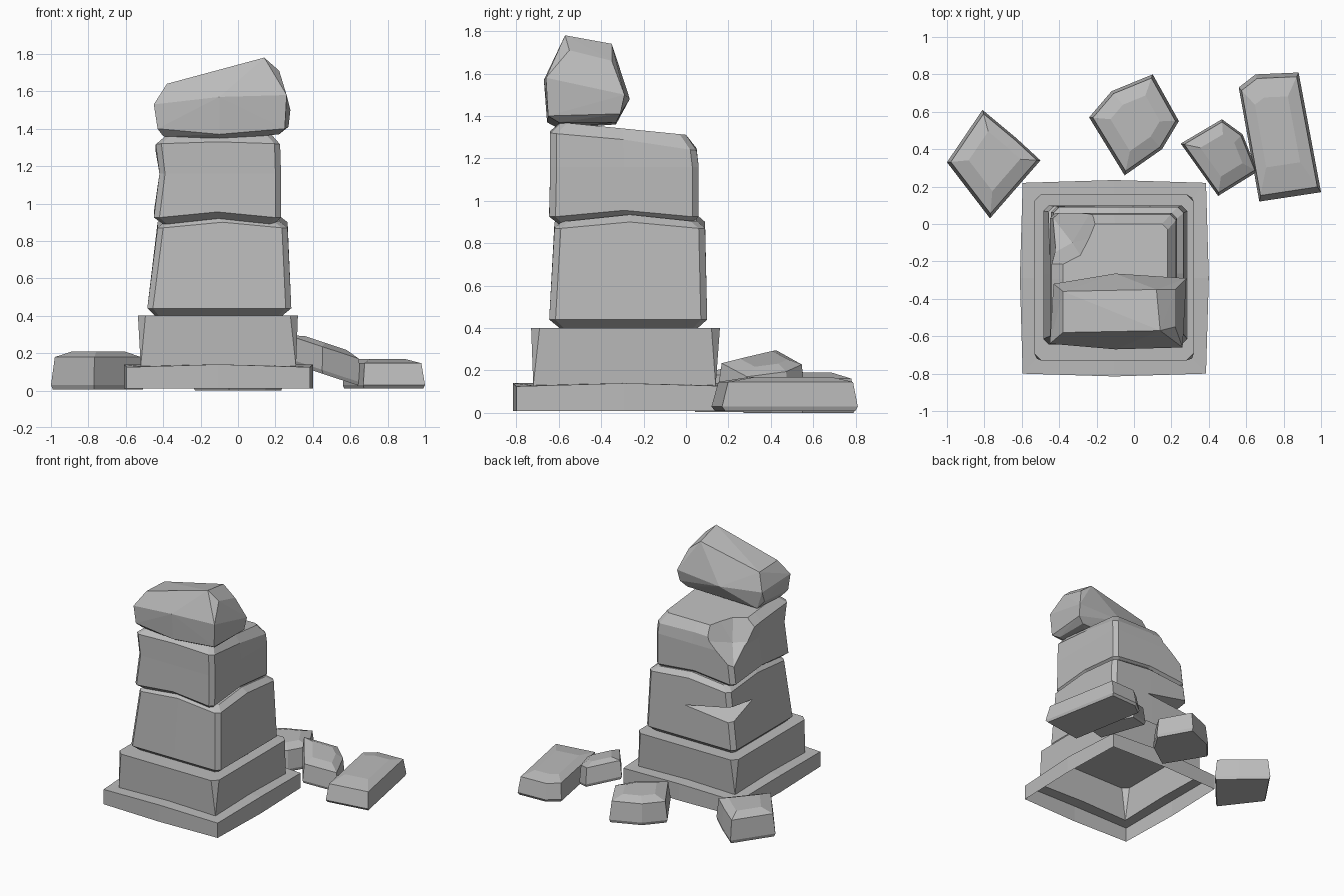
import bpy
import bmesh
from mathutils import Vector

default_cube = bpy.data.objects.get("Cube")
if default_cube:
    bpy.data.objects.remove(default_cube, do_unlink=True)

# Single stone colour
stone_colour = (0.5, 0.5, 0.5, 1.0)
stone = bpy.data.materials.new("grey stone")
stone.use_nodes = True
stone.diffuse_color = stone_colour
shader = stone.node_tree.nodes["Principled BSDF"]
shader.inputs["Base Color"].default_value = stone_colour
shader.inputs["Roughness"].default_value = 0.9


def finish(bm, name):
    """Turn a bmesh into a flat-shaded stone object."""
    mesh = bpy.data.meshes.new(name)
    bm.to_mesh(mesh)
    bm.free()
    mesh.materials.append(stone)
    obj = bpy.data.objects.new(name, mesh)
    bpy.context.collection.objects.link(obj)
    return obj


def ring(x, y, z, cut=0.0, rise=0.0, slope=0.0, bulge=0.0):
    """Rectangle with cut corners and raised or bulging side midpoints."""
    (x0, x1), (y0, y1) = x, y
    mid_x, mid_y = sum(x) / 2, sum(y) / 2
    outline = [
        (x0 + cut, y0, 0), (mid_x, y0 - bulge, rise), (x1 - cut, y0, 0),
        (x1, y0 + cut, 0), (x1 + bulge, mid_y, rise), (x1, y1 - cut, 0),
        (x1 - cut, y1, 0), (mid_x, y1 + bulge, rise), (x0 + cut, y1, 0),
        (x0, y1 - cut, 0), (x0 - bulge, mid_y, rise), (x0, y0 + cut, 0),
    ]
    return [Vector((px, py, z + lift + slope * (py - y0))) for px, py, lift in outline]


def loft(name, rings, closed_bottom=True):
    """Skin a stack of rings, fanning the top from its centre."""
    bm = bmesh.new()
    levels = [[bm.verts.new(p) for p in points] for points in rings]
    count = len(levels[0])
    for low, high in zip(levels, levels[1:]):
        for i in range(count):
            j = (i + 1) % count
            bm.faces.new((low[i], low[j], high[j], high[i]))
    caps = [levels[-1]]
    if closed_bottom:
        caps.append(levels[0][::-1])
    for cap in caps:
        centre = bm.verts.new(sum((v.co for v in cap), Vector()) / count)
        for i in range(count):
            bm.faces.new((cap[i], cap[(i + 1) % count], centre))
    bmesh.ops.remove_doubles(bm, verts=bm.verts, dist=0.0005)
    return finish(bm, name)


def hull(name, points):
    """Convex stone wrapped around a few points."""
    bm = bmesh.new()
    for point in points:
        bm.verts.new(point)
    result = bmesh.ops.convex_hull(bm, input=bm.verts)
    loose = {v for v in result["geom_interior"] + result["geom_unused"]
             if isinstance(v, bmesh.types.BMVert) and v.is_valid}
    bmesh.ops.delete(bm, geom=list(loose), context="VERTS")
    bmesh.ops.recalc_face_normals(bm, faces=bm.faces)
    return finish(bm, name)


def carve(obj, points):
    """Break a convex chunk out of a block."""
    cutter = hull("chunk_cutter", points)
    cutter.hide_render = True
    modifier = obj.modifiers.new("broken chunk", "BOOLEAN")
    modifier.operation = "DIFFERENCE"
    modifier.solver = "EXACT"
    modifier.object = cutter
    graph = bpy.context.evaluated_depsgraph_get()
    carved = bpy.data.meshes.new_from_object(obj.evaluated_get(graph))
    obj.modifiers.clear()
    obj.data = carved
    bpy.data.objects.remove(cutter, do_unlink=True)


# Stepped plinth, a thin shell open underneath
step_x, step_y = (-0.595, 0.385), (-0.8, 0.22)
loft("stepped_plinth", [
    ring(step_x, step_y, 0.01, bulge=0.015),
    ring(step_x, step_y, 0.125, rise=0.015, bulge=0.015),
    ring((-0.52, 0.31), (-0.72, 0.14), 0.13, rise=0.01),
    ring((-0.535, 0.32), (-0.73, 0.16), 0.4, cut=0.04),
], closed_bottom=False)

# Lower pillar block with a crack at its rear corner
lower_block = loft("lower_block", [
    ring((-0.44, 0.23), (-0.59, 0.05), 0.395, cut=0.02),
    ring((-0.485, 0.285), (-0.645, 0.1), 0.44, cut=0.03),
    ring((-0.43, 0.265), (-0.62, 0.09), 0.87, cut=0.03, rise=0.03),
    ring((-0.39, 0.22), (-0.58, 0.05), 0.905, cut=0.03, rise=0.03),
])
carve(lower_block, [(0, 0.13, 0.68), (-0.52, -0.22, 0.74),
                    (-0.55, 0.2, 0.6), (-0.55, 0.2, 0.8)])

# Middle pillar block with its rear corner broken away
middle_block = loft("middle_block", [
    ring((-0.4, 0.19), (-0.6, 0.02), 0.89, cut=0.02, rise=0.03),
    ring((-0.45, 0.23), (-0.645, 0.06), 0.925, cut=0.03, rise=0.03),
    ring((-0.42, 0.23), (-0.64, 0.06), 1.16, cut=0.03),
    ring((-0.44, 0.225), (-0.64, 0.05), 1.32, cut=0.03, rise=0.01, slope=-0.12),
    ring((-0.38, 0.18), (-0.59, 0), 1.37, cut=0.03, slope=-0.1),
])
carve(middle_block, [
    (-0.15, 0.3, 1.5), (-0.13, -0.05, 1.5), (-0.24, -0.24, 1.5),
    (-0.7, -0.3, 1.5), (-0.7, 0.3, 1.5), (-0.15, 0.2, 1.25),
    (-0.33, -0.1, 1.17), (-0.6, -0.25, 1.2), (-0.5, 0.12, 0.98),
])

# Fallen-over capstone resting on the front edge
hull("capstone", [
    (-0.4, -0.6, 1.36), (-0.1, -0.6, 1.34), (0.22, -0.6, 1.37),
    (0.22, -0.33, 1.37), (-0.38, -0.33, 1.36),
    (-0.43, -0.64, 1.4), (-0.1, -0.655, 1.37), (0.25, -0.65, 1.4),
    (0.27, -0.31, 1.41), (-0.43, -0.35, 1.42),
    (-0.45, -0.64, 1.53), (-0.1, -0.67, 1.57), (0.26, -0.66, 1.58),
    (0.28, -0.29, 1.5), (-0.1, -0.265, 1.48), (-0.43, -0.32, 1.5),
    (-0.38, -0.58, 1.64), (-0.38, -0.36, 1.63), (-0.1, -0.36, 1.69),
    (0.14, -0.57, 1.78), (0.12, -0.35, 1.74),
    (0.22, -0.55, 1.71), (0.22, -0.35, 1.66),
])


def rubble(name, outline, bottom, height, tilt=0.0):
    """Fallen stone: a ground outline with a sloped rim and a gentle crown."""
    centre = sum((Vector(p) for p in outline), Vector((0, 0))) / len(outline)
    points = []
    for scale, level in ((0.96, 0), (1, 0.12), (0.92, 0.85), (0.55, 1)):
        for corner in outline:
            p = centre.lerp(Vector(corner), scale)
            z = bottom + height * level + tilt * (p.x - centre.x)
            points.append((p.x, p.y, z))
    return hull(name, points)


# Rubble scattered behind the pillar
rubble("left_rubble", [(-1, 0.33), (-0.81, 0.61), (-0.63, 0.46),
                       (-0.5, 0.34), (-0.77, 0.03)], 0.005, 0.205)
rubble("middle_rubble", [(-0.24, 0.57), (-0.12, 0.71), (0.1, 0.8),
                         (0.24, 0.55), (0.15, 0.4), (-0.05, 0.26)], 0, 0.19)
rubble("leaning_rubble", [(0.25, 0.43), (0.47, 0.56), (0.58, 0.48),
                          (0.66, 0.28), (0.45, 0.15)], 0.08, 0.17, tilt=-0.33)
rubble("right_rubble", [(0.56, 0.73), (0.65, 0.8), (0.88, 0.81),
                        (1, 0.17), (0.67, 0.12)], 0.01, 0.16)
